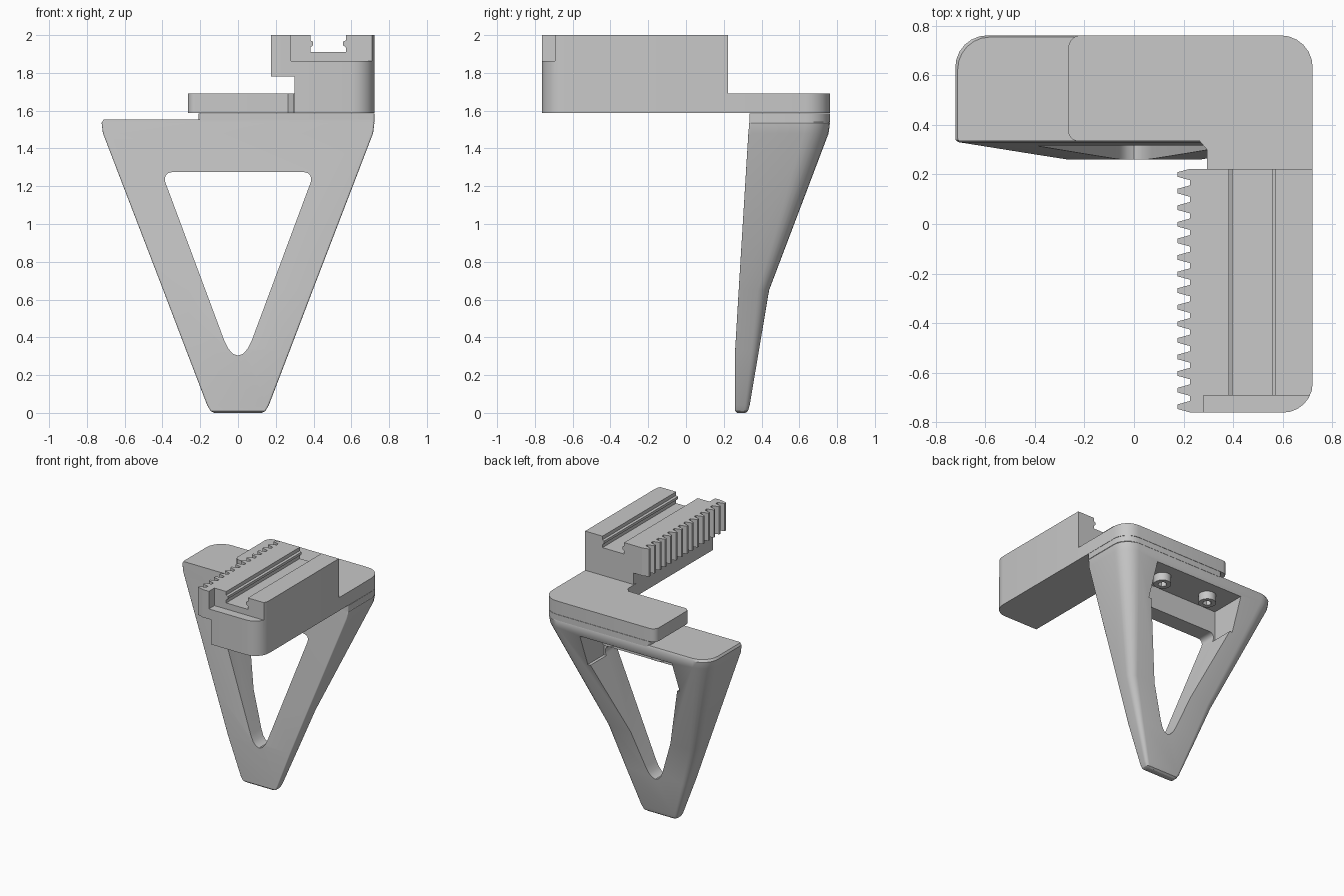
import bpy, bmesh
from math import sin, cos, pi, radians

cube = bpy.data.objects.get("Cube")
if cube:
    bpy.data.objects.remove(cube)

grey = bpy.data.materials.new("plain grey")
grey.use_nodes = True
GREY = (0.58, 0.58, 0.58, 1)
grey.diffuse_color = GREY
grey.node_tree.nodes["Principled BSDF"].inputs["Base Color"].default_value = GREY


def loft(name, rings):
    """Solid skinned through rings of equal point count."""
    bm = bmesh.new()
    loops = [[bm.verts.new(p) for p in ring] for ring in rings]
    n = len(loops[0])
    for a, b in zip(loops, loops[1:]):
        for i in range(n):
            j = (i + 1) % n
            bm.faces.new((a[i], a[j], b[j], b[i]))
    bm.faces.new(loops[0][::-1])
    bm.faces.new(loops[-1])
    bmesh.ops.recalc_face_normals(bm, faces=bm.faces)
    mesh = bpy.data.meshes.new(name)
    bm.to_mesh(mesh)
    bm.free()
    mesh.materials.append(grey)
    obj = bpy.data.objects.new(name, mesh)
    bpy.context.collection.objects.link(obj)
    return obj


def slab(name, outline, z0, z1):
    return loft(name, [[(x, y, z) for x, y in outline] for z in (z0, z1)])


def extrude_y(name, profile, y0, y1):
    return loft(name, [[(x, y, z) for x, z in profile] for y in (y0, y1)])


def rounded(corners, steps=6):
    """Polygon from (x, y, radius) corners, radius 0 staying sharp."""
    pts = []
    n = len(corners)
    for i, (x, y, r) in enumerate(corners):
        if not r:
            pts.append((x, y))
            continue
        ends = []
        for k in (i - 1, (i + 1) % n):
            dx, dy = corners[k][0] - x, corners[k][1] - y
            length = (dx * dx + dy * dy) ** 0.5
            ends.append((x + dx / length * r, y + dy / length * r))
        (ax, ay), (bx, by) = ends
        for s in range(steps + 1):
            # quarter-arc style blend between the two tangent points
            u, v = 1 - sin(s / steps * pi / 2), 1 - cos(s / steps * pi / 2)
            pts.append((x + (ax - x) * u + (bx - x) * v,
                        y + (ay - y) * u + (by - y) * v))
    return pts


def cut(target, cutter):
    cutter.hide_render = True
    mod = target.modifiers.new("cut", "BOOLEAN")
    mod.operation = "DIFFERENCE"
    mod.solver = "EXACT"
    mod.object = cutter
    bpy.context.view_layer.objects.active = target
    bpy.ops.object.modifier_apply(modifier=mod.name)
    bpy.data.objects.remove(cutter)


def box(name, x0, x1, y0, y1, z0, z1):
    return slab(name, [(x0, y0), (x1, y0), (x1, y1), (x0, y1)], z0, z1)


def circle(cx, cy, r, n):
    return [(cx + r * cos(2 * pi * i / n), cy + r * sin(2 * pi * i / n)) for i in range(n)]


# Tapered leg: z, half width, front y, back y, back corner radius
sections = [
    (0.0, 0.125, 0.27, 0.315, 0.015),
    (0.01, 0.145, 0.26, 0.328, 0.02),
    (0.04, 0.163, 0.26, 0.337, 0.025),
    (0.33, 0.274, 0.26, 0.386, 0.04),
    (0.65, 0.396, 0.279, 0.44, 0.06),
    (1.48, 0.715, 0.33, 0.755, 0.13),
    (1.535, 0.722, 0.335, 0.762, 0.13),
    (1.552, 0.712, 0.335, 0.755, 0.13),
]
rings = []
for z, w, yf, yb, r in sections:
    outline = rounded([(-w, yf, 0.01), (w, yf, 0.01), (w, yb, r), (-w, yb, r)])
    rings.append([(x, y, z) for x, y in outline])
leg = loft("leg", rings)

# Triangular opening and the screw pocket behind its top bar
opening = rounded([(-0.405, 1.275, 0.06), (0.405, 1.275, 0.06), (0, 0.188, 0.21)])
cut(leg, extrude_y("opening_cutter", opening, 0.1, 1.0))
cut(leg, box("pocket_cutter", -0.4, 0.4, 0.45, 1.0, 1.2, 1.46))

# Raised pad on the leg top
pad = slab("leg_top_pad", rounded([(-0.21, 0.335, 0.02), (0.722, 0.335, 0.01),
                                   (0.722, 0.762, 0.13), (-0.21, 0.762, 0.03)]),
           1.54, 1.586)

# Bracket: flat L plate
plate = slab("bracket_plate", rounded([
    (-0.265, 0.335, 0.04), (0.265, 0.335, 0), (0.295, 0.3, 0), (0.295, 0.2, 0),
    (0.722, 0.2, 0), (0.722, 0.762, 0.13), (-0.265, 0.762, 0.05)]), 1.588, 1.692)

# Forward arm with a lowered front ledge and a lipped slot along its top
arm = slab("arm", rounded([
    (0.3, -0.762, 0), (0.722, -0.762, 0.12), (0.722, 0.222, 0), (0.3, 0.222, 0)]),
    1.588, 2.0)
cut(arm, box("ledge_cutter", 0.2, 0.9, -0.9, -0.693, 1.862, 2.1))
MID = 0.477
side = [(0.094, 2.1), (0.094, 1.972), (0.08, 1.965), (0.08, 1.945),
        (0.094, 1.935), (0.094, 1.91)]
slot = [(MID - d, z) for d, z in side] + [(MID + d, z) for d, z in reversed(side)]
cut(arm, extrude_y("slot_cutter", slot, -0.9, 0.5))

# Toothed rack along the inner side
PITCH, TIP, ROOT = 0.067, 0.175, 0.226
rack_outline = [(0.3, -0.693), (0.28, -0.693), (0.28, -0.762), (ROOT, -0.762)]
for i in range(15):
    y = -0.738 + i * PITCH
    rack_outline += [(ROOT, y - 0.023), (TIP, y - 0.009),
                     (TIP, y + 0.009), (ROOT, y + 0.023)]
rack_outline += [(ROOT, 0.222), (0.3, 0.222)]
slab("toothed_rack", rack_outline, 1.782, 2.0)
box("rack_front_foot", 0.28, 0.3, -0.762, -0.693, 1.782, 1.862)

# Socket screws under the pocket ceiling
screws = []
for label, x in (("left", 0.23), ("right", -0.2)):
    screw = slab(label + "_screw", circle(x, 0.6, 0.065, 24), 1.395, 1.465)
    cut(screw, slab("socket_cutter", circle(x, 0.6, 0.034, 6), 1.3, 1.44))
    screws.append(screw)

# Smooth the rounded parts, keep crisp edges
bpy.ops.object.select_all(action="DESELECT")
for obj in [leg, pad, plate, arm, *screws]:
    obj.select_set(True)
bpy.context.view_layer.objects.active = leg
bpy.ops.object.shade_smooth_by_angle(angle=radians(30))
